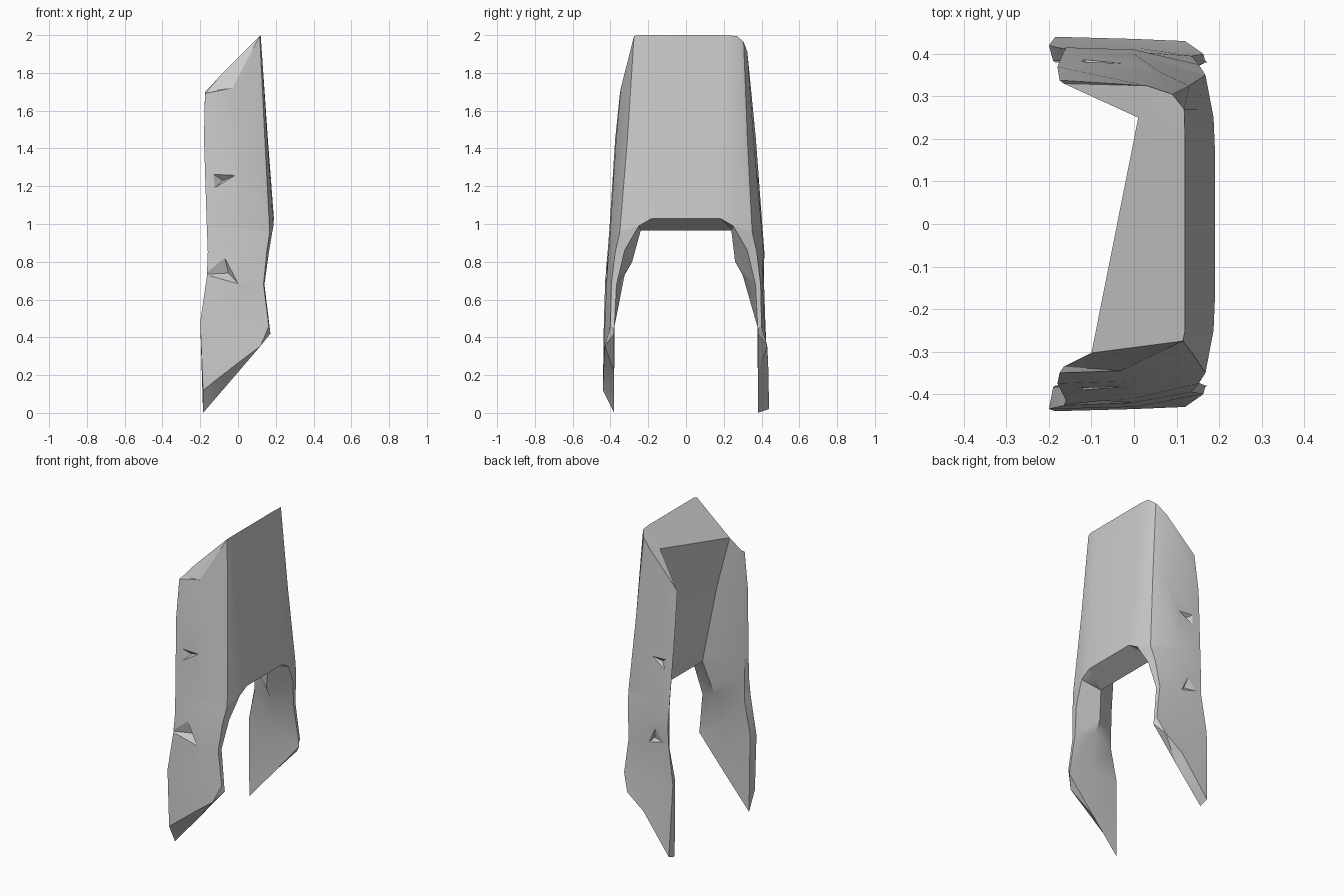
import bpy
import bmesh
from mathutils import Vector

cube = bpy.data.objects.get("Cube")
if cube:
    bpy.data.objects.remove(cube)

grey = bpy.data.materials.new("plain_grey")
grey.use_nodes = True
grey.diffuse_color = (0.6, 0.6, 0.6, 1)
grey.node_tree.nodes["Principled BSDF"].inputs["Base Color"].default_value = (0.6, 0.6, 0.6, 1)


def finish(name, bm, smooth=True):
    bmesh.ops.recalc_face_normals(bm, faces=bm.faces)
    mesh = bpy.data.meshes.new(name)
    bm.to_mesh(mesh)
    bm.free()
    mesh.materials.append(grey)
    obj = bpy.data.objects.new(name, mesh)
    bpy.context.collection.objects.link(obj)
    bpy.ops.object.select_all(action='DESELECT')
    obj.select_set(True)
    bpy.context.view_layer.objects.active = obj
    if smooth:
        bpy.ops.object.shade_smooth_by_angle(angle=0.45)
    return obj


def loft(bm, rings):
    for r, s in zip(rings, rings[1:]):
        n = len(r)
        for i in range(n):
            j = (i + 1) % n
            bm.faces.new((r[i], r[j], s[j], s[i]))


def fan(bm, hub, rim):
    for a, b in zip(rim, rim[1:]):
        bm.faces.new((hub, a, b))


def cut_notch(obj, corners, tip):
    # small pyramid-shaped dent, given by its surface outline and its deepest point
    bm = bmesh.new()
    pts = [Vector(tip)]
    for c in corners:
        pts.append(pts[0] + 2 * (Vector(c) - pts[0]))
    verts = [bm.verts.new(p) for p in pts]
    bm.faces.new(verts[1:])
    for i in range(1, 4):
        bm.faces.new((verts[0], verts[i], verts[i % 3 + 1]))
    cutter = finish("notch_cutter", bm, False)
    cutter.hide_render = True
    mod = obj.modifiers.new("notch", 'BOOLEAN')
    mod.operation = 'DIFFERENCE'
    mod.object = cutter
    bpy.context.view_layer.objects.active = obj
    bpy.ops.object.modifier_apply(modifier=mod.name)
    bpy.data.objects.remove(cutter)


# Half cross-sections: web edge, corner, flange start, flange bulge, outer tip, inner tip, inner wall
def half_rings(side):
    if side < 0:
        top = [(0.12, 0.20, 2), (0.12, 0.25, 2), (0.115, 0.275, 1.995), (-0.03, 0.345, 1.72),
               (-0.175, 0.35, 1.69), (-0.165, 0.335, 1.7), (-0.10, 0.303, 1.78)]
        mid = [(0.158, 0.20), (0.155, 0.26), (0.142, 0.31), (-0.02, 0.37),
               (-0.18, 0.375), (-0.165, 0.36), (-0.03, 0.27)]
    else:
        top = [(0.12, 0.20, 2), (0.118, 0.27, 1.995), (0.09, 0.305, 1.965), (0.03, 0.325, 1.91),
               (-0.175, 0.338, 1.7), (-0.165, 0.33, 1.7), (0.01, 0.25, 1.89)]
        mid = [(0.158, 0.20), (0.15, 0.27), (0.13, 0.325), (0.06, 0.358),
               (-0.18, 0.37), (-0.165, 0.355), (0.03, 0.245)]
    low = [(0.19, 0.18, 1.03), (0.187, 0.25, 0.99), (0.168, 0.35, 0.96), (0.0, 0.40, 0.98),
           (-0.165, 0.405, 0.98), (-0.15, 0.38, 0.98), (0.05, 0.24, 0.965)]
    mid = [p + (1.45,) for p in mid]
    return [[(x, side * y, z) for x, y, z in r] for r in (top, mid, low)]


# Channel: solid web with a tapering flange on both sides
bm = bmesh.new()
front = [[bm.verts.new(p) for p in r] for r in half_rings(-1)]
back = [[bm.verts.new(p) for p in r] for r in half_rings(1)]
loft(bm, [f[::-1] + b for f, b in zip(front, back)])
for f, b in ((front[0], back[0]), (front[2], back[2])):
    bm.faces.new((f[0], b[0], b[6], f[6]))
    for half in (f, b):
        fan(bm, half[6], half[:4])
        fan(bm, half[3], half[4:])
channel = finish("channel", bm)


# Legs: pointed plates continuing the flanges, with a ridge inside
def make_leg(name, side):
    is_front = side < 0
    tip_z = 0.12 if is_front else 0.02
    flare = 0.0 if is_front else 0.015
    ridge = (0.285, 0.325) if is_front else (0.26, 0.30)
    rings = [
        [(x, side * y, z) for x, y, z in half_rings(side)[2][1:]],
        [(0.165, 0.325, 0.86), (0.152, 0.375, 0.85), (0.0, 0.41, 0.85), (-0.16, 0.415, 0.85),
         (-0.15, 0.385, 0.85), (0.02, ridge[0], 0.80)],
        [(0.14, 0.368, 0.68), (0.135, 0.395, 0.68), (0.0, 0.42 - flare, 0.70),
         (-0.165, 0.427 - flare, 0.72), (-0.15, 0.385, 0.70), (0.02, ridge[1], 0.73)],
        [(0.168, 0.38, 0.45), (0.163, 0.40, 0.46), (0.0, 0.43 - flare, 0.48),
         (-0.20, 0.435 - flare, 0.48), (-0.19, 0.383, 0.50), (0.0, 0.378, 0.52)],
        [(0.172, 0.38, 0.42), (0.12, 0.43, 0.355), (0.0, 0.435, 0.265), (-0.185, 0.44, tip_z),
         (-0.185, 0.38, 0.0), (0.0, 0.38, 0.215)],
    ]
    bm = bmesh.new()
    loops = [[bm.verts.new((x, abs(y) * side, z)) for x, y, z in r] for r in rings]
    loft(bm, loops)
    for r in (loops[0], loops[-1]):
        fan(bm, r[5], r[:5])
    return finish(name, bm)


for name, side in (("front_leg", -1), ("back_leg", 1)):
    leg = make_leg(name, side)
    # Dents in the flange and at the top of the leg
    cut_notch(channel, [(-0.14, side * 0.392, 1.27), (-0.01, side * 0.385, 1.26),
                        (-0.13, side * 0.395, 1.185)], (-0.08, side * 0.355, 1.23))
    cut_notch(leg, [(-0.155, side * 0.42, 0.735), (-0.07, side * 0.415, 0.82),
                    (0.0, side * 0.42, 0.685)], (-0.05, side * 0.39, 0.74))
